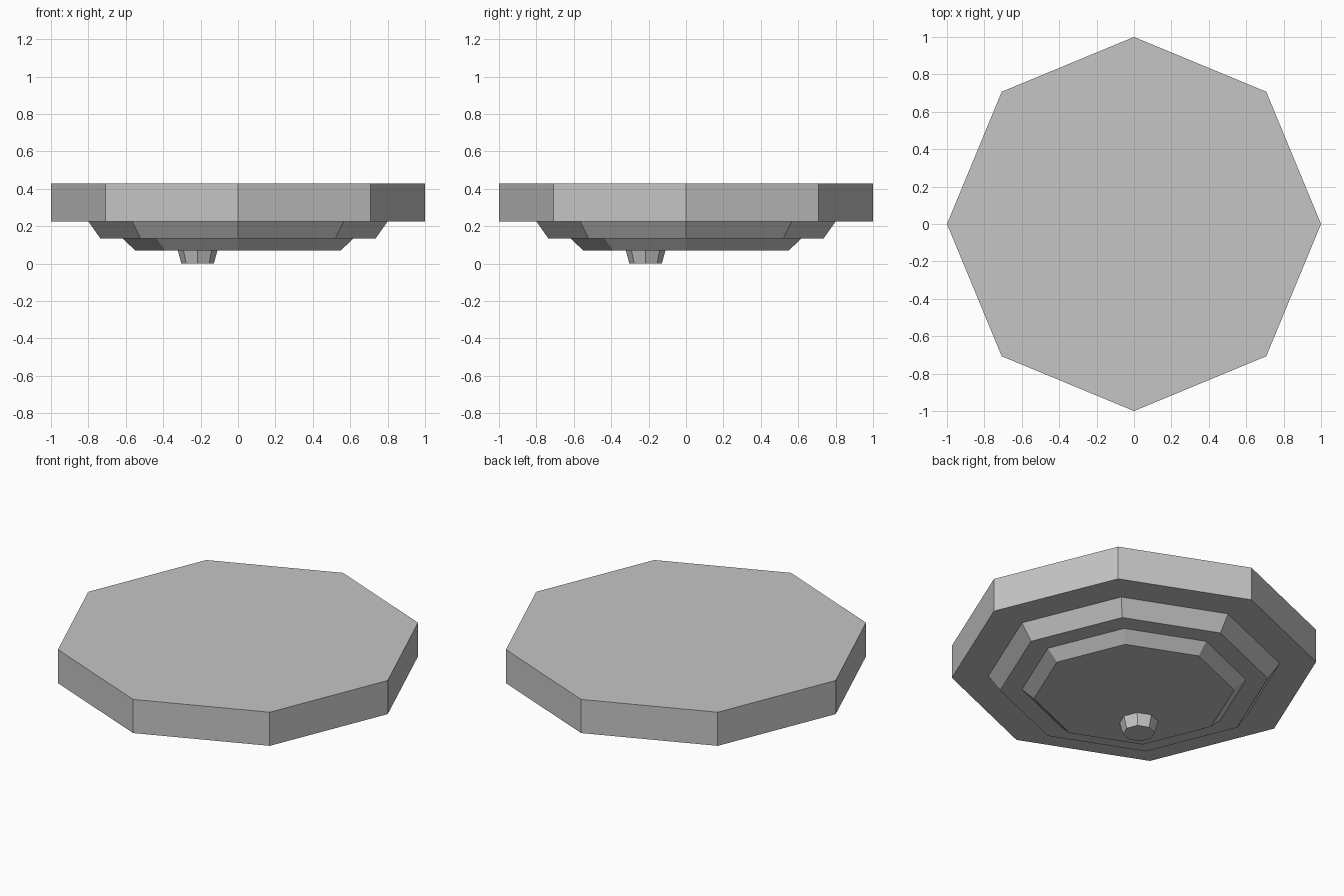
import bpy
import bmesh
from mathutils import Matrix

cube = bpy.data.objects.get("Cube")
if cube:
    bpy.data.objects.remove(cube, do_unlink=True)

SIDES = 8

# Single light grey finish
grey = bpy.data.materials.new("light_grey")
grey.use_nodes = True
colour = (0.56, 0.56, 0.56, 1)
grey.diffuse_color = colour
grey.node_tree.nodes["Principled BSDF"].inputs["Base Color"].default_value = colour


def tier(name, z_low, z_high, r_low, r_high, centre=(0, 0)):
    """Closed octagonal frustum with a corner pointing along each axis."""
    bm = bmesh.new()
    place = Matrix.Translation((centre[0], centre[1], (z_low + z_high) / 2))
    bmesh.ops.create_cone(bm, cap_ends=True, segments=SIDES, radius1=r_low,
                          radius2=r_high, depth=z_high - z_low, matrix=place)
    bmesh.ops.recalc_face_normals(bm, faces=bm.faces)
    mesh = bpy.data.meshes.new(name)
    bm.to_mesh(mesh)
    bm.free()
    mesh.materials.append(grey)
    obj = bpy.data.objects.new(name, mesh)
    bpy.context.collection.objects.link(obj)
    return obj


# Stepped plate, from the top slab down
tier("top_slab", 0.225, 0.428, 1.0, 1.0)
tier("middle_step", 0.133, 0.225, 0.735, 0.80)
tier("lower_step", 0.07, 0.133, 0.55, 0.615)

# Small off-centre peg under the plate
tier("bottom_peg", 0.0, 0.07, 0.087, 0.106, (-0.216, -0.216))
